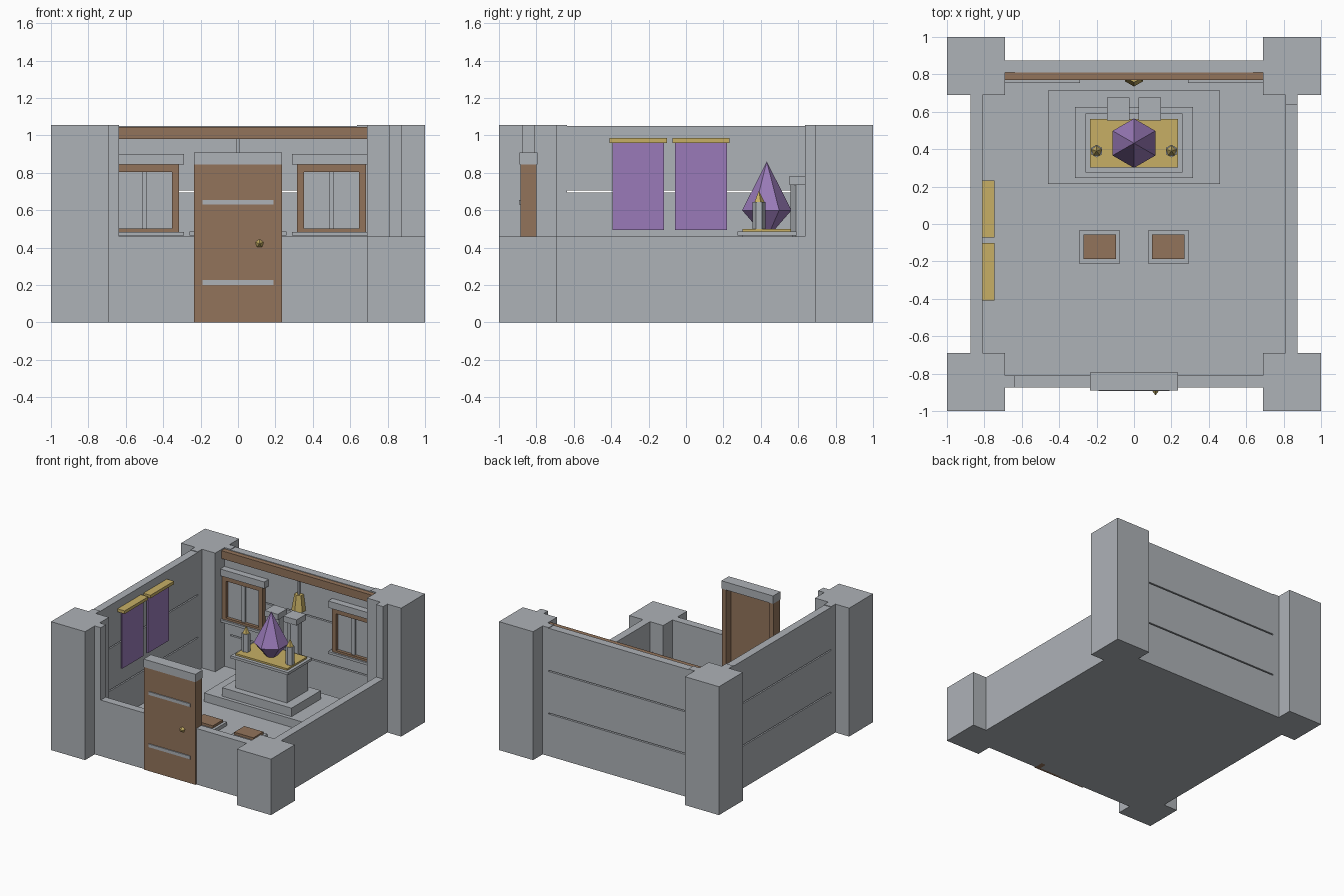
import bpy
import math

if "Cube" in bpy.data.objects:
    bpy.data.objects.remove(bpy.data.objects["Cube"])


def material(name, rgb):
    m = bpy.data.materials.new(name)
    m.use_nodes = True
    m.diffuse_color = (*rgb, 1)
    m.node_tree.nodes["Principled BSDF"].inputs["Base Color"].default_value = (*rgb, 1)
    return m


STONE = material("grey stone", (0.42, 0.445, 0.474))
WOOD = material("brown wood", (0.29, 0.174, 0.105))
PURPLE = material("purple", (0.32, 0.195, 0.48))
GOLD = material("gold", (0.57, 0.43, 0.13))


def box(name, mat, x, y, z):
    """Box from (low, high) ranges on each axis."""
    bpy.ops.mesh.primitive_cube_add(size=1, location=[sum(r) / 2 for r in (x, y, z)])
    o = bpy.context.object
    o.scale = [abs(r[1] - r[0]) for r in (x, y, z)]
    bpy.ops.object.transform_apply(location=False, rotation=False, scale=True)
    o.name = name
    o.data.materials.append(mat)
    return o


def cone(name, mat, sides, r1, r2, x, y, z, turn=(0, 0, 0)):
    """Low-poly frustum between two heights."""
    bpy.ops.mesh.primitive_cone_add(vertices=sides, radius1=r1, radius2=r2, depth=z[1] - z[0],
                                    location=(x, y, sum(z) / 2), rotation=turn)
    o = bpy.context.object
    o.name = name
    o.data.materials.append(mat)
    return o


INNER, OUTER, PILLAR, STUB = 0.81, 0.875, 0.69, 0.635
LOW, HIGH, FLOOR = 0.46, 1.055, 0.08
SIDES = ((-1, "right"), (1, "left"))

# Floor and corner pillars
box("floor", STONE, (-OUTER, OUTER), (-OUTER, OUTER), (0, FLOOR))
for sx, side in SIDES:
    for sy, end in ((-1, "front"), (1, "back")):
        top = LOW if (sx, sy) == (1, -1) else HIGH
        box(f"{end}_{side}_pillar", STONE, sorted((sx * PILLAR, sx)), sorted((sy * PILLAR, sy)), (0, top))

# Tall walls: three courses with open joints, held by end stubs
for i, z in enumerate(((0, 0.345), (0.355, 0.695), (0.705, 1.05))):
    box(f"back_wall_course_{i}", STONE, (-STUB, STUB), (INNER, OUTER), z)
    box(f"right_wall_course_{i}", STONE, (-OUTER, -INNER), (-STUB, STUB), z)
for s in (-1, 1):
    ends = sorted((s * STUB, s * PILLAR))
    box("back_wall_end", STONE, ends, (INNER, OUTER), (0, HIGH))
    box("right_wall_end", STONE, (-OUTER, -INNER), ends, (0, HIGH))

# Low walls and their tall broken ends
box("left_wall", STONE, (INNER, OUTER), (-PILLAR, PILLAR), (0, LOW))
box("left_wall_end", STONE, (INNER, OUTER), (STUB, PILLAR), (LOW, HIGH))
box("front_wall_end", STONE, (-PILLAR, -STUB), (-OUTER, -INNER), (LOW, HIGH))

# Door with frame posts, lintel, bands and knob
DOOR = 0.235
box("door", WOOD, (-DOOR, DOOR), (-0.885, -0.865), (0, 0.845))
box("door_lintel", STONE, (-DOOR, DOOR), (-0.89, -0.795), (0.845, 0.91))
for s, side in SIDES:
    box(f"front_wall_{side}", STONE, sorted((s * DOOR, s * PILLAR)), (-OUTER, -INNER), (0, LOW))
    box(f"door_post_{side}", WOOD, sorted((s * 0.195, s * DOOR)), (-0.865, -0.80), (0, 0.845))
for z in (0.2, 0.63):
    box("door_band", STONE, (-0.19, 0.19), (-0.893, -0.885), (z, z + 0.026))
knob = cone("door_knob", GOLD, 5, 0.025, 0, 0.115, -0.9, (0.405, 0.439), (math.pi / 2, 0, 0))

# Windows on the back wall
for s, side in SIDES:
    c = s * 0.5
    box(f"window_pane_{side}", STONE, (c - 0.15, c + 0.15), (0.795, INNER), (0.495, 0.81))
    box(f"window_mullion_{side}", STONE, (c - 0.014, c + 0.014), (0.782, 0.795), (0.5, 0.805))
    for e in (-1, 1):
        box(f"window_jamb_{side}", WOOD, sorted((c + e * 0.148, c + e * 0.185)), (0.77, INNER), (0.485, 0.845))
    for z in ((0.485, 0.503), (0.805, 0.845)):
        box(f"window_rail_{side}", WOOD, (c - 0.148, c + 0.148), (0.77, INNER), z)
    for name, z in (("sill", (0.465, 0.485)), ("lintel", (0.845, 0.9))):
        box(f"window_{name}_{side}", STONE, (c - 0.21, c + 0.21), (0.755, INNER), z)

# Ceiling beam with hanging lamp
box("beam", WOOD, (-PILLAR, PILLAR), (0.77, INNER), (0.98, 1.045))
box("lamp_cord", STONE, (-0.008, 0.008), (0.782, 0.798), (0.85, 0.98))
cone("lamp", GOLD, 6, 0.057, 0.035, 0, 0.792, (0.735, 0.865))

# Banners on the right wall
for y in (-0.255, 0.08):
    box("banner", PURPLE, (-0.79, -0.778), (y - 0.138, y + 0.138), (0.495, 0.965))
    box("banner_rod", GOLD, (-INNER, -0.745), (y - 0.153, y + 0.153), (0.96, 0.985))

# Altar: stepped base, body, slab and cloth
box("altar_lower_step", STONE, (-0.46, 0.46), (0.215, 0.715), (FLOOR, 0.15))
box("altar_upper_step", STONE, (-0.315, 0.315), (0.245, 0.625), (0.15, 0.22))
box("altar_body", STONE, (-0.235, 0.235), (0.3, 0.57), (0.22, 0.465))
box("altar_slab", STONE, (-0.26, 0.26), (0.275, 0.592), (0.465, 0.486))
box("altar_cloth", GOLD, (-0.235, 0.235), (0.303, 0.562), (0.486, 0.5))

# Crystal and candles on the altar
cone("crystal_bottom", PURPLE, 6, 0.045, 0.132, 0, 0.432, (0.5, 0.6))
cone("crystal_top", PURPLE, 6, 0.132, 0, 0, 0.432, (0.6, 0.86))
for s, side in SIDES:
    cone(f"candle_{side}", STONE, 6, 0.034, 0.034, s * 0.2, 0.39, (0.5, 0.645))
    cone(f"flame_{side}", GOLD, 5, 0.029, 0, s * 0.2, 0.39, (0.645, 0.705))

# Capped columns behind the altar, kneeling cushions before it
for s, side in SIDES:
    c = s * 0.085
    cone(f"column_{side}", STONE, 6, 0.055, 0.055, c, 0.615, (0.15, 0.735))
    box(f"column_cap_{side}", STONE, (c - 0.06, c + 0.06), (0.553, 0.675), (0.735, 0.782))
    c = s * 0.184
    box(f"kneeler_{side}", STONE, (c - 0.109, c + 0.109), (-0.21, -0.035), (FLOOR, 0.11))
    box(f"cushion_{side}", WOOD, (c - 0.087, c + 0.087), (-0.188, -0.057), (0.11, 0.13))
